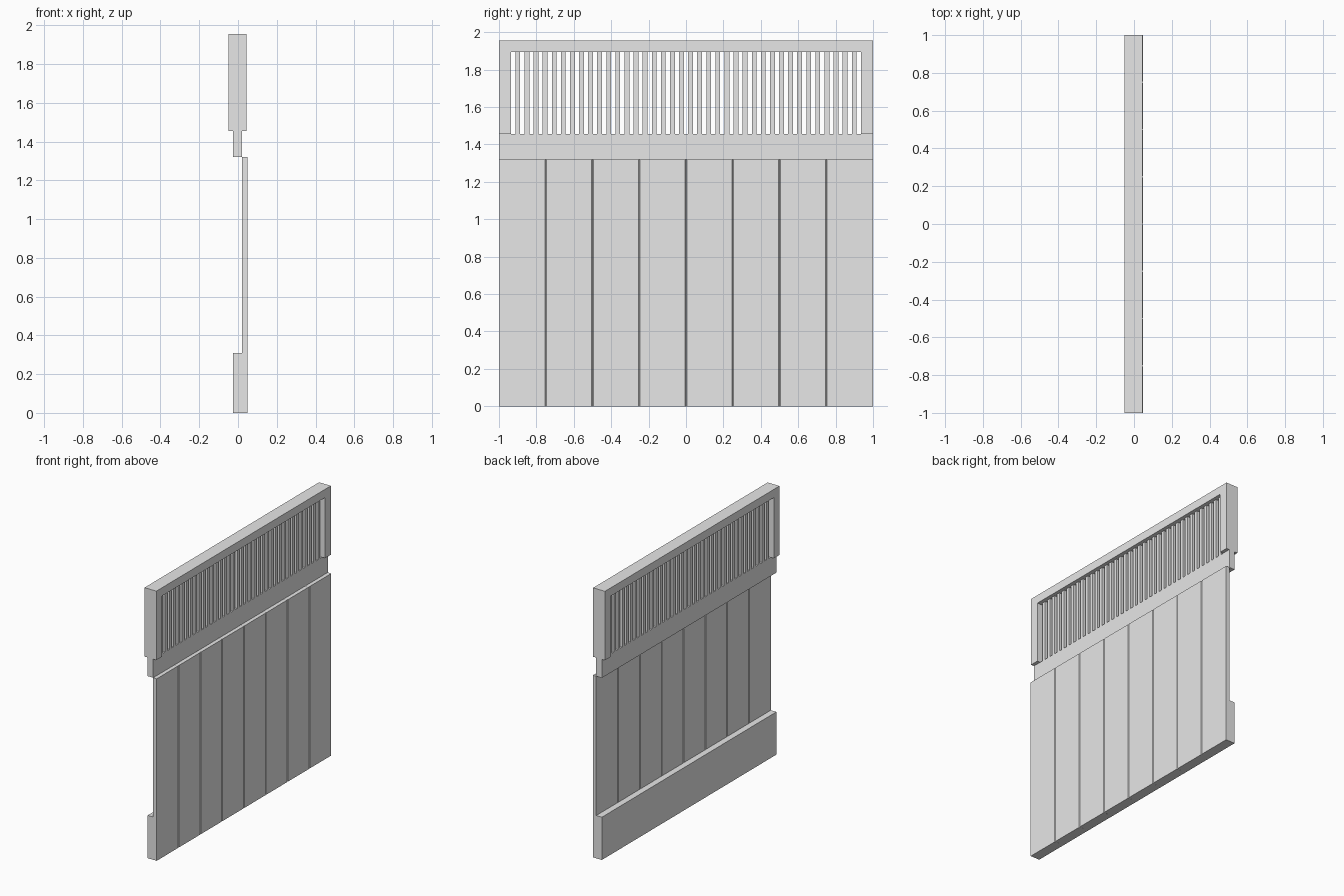
import bpy, bmesh

cube = bpy.data.objects.get("Cube")
if cube:
    bpy.data.objects.remove(cube, do_unlink=True)

# Single flat grey
grey = bpy.data.materials.new("light_grey")
grey.use_nodes = True
colour = (0.8, 0.8, 0.8, 1)
grey.diffuse_color = colour
grey.node_tree.nodes["Principled BSDF"].inputs["Base Color"].default_value = colour


def prism(name, outline, z0, z1):
    """Extrude an (x, y) outline from z0 up to z1."""
    bm = bmesh.new()
    base = bm.faces.new([bm.verts.new((x, y, z0)) for x, y in outline])
    top = bmesh.ops.extrude_face_region(bm, geom=[base])["geom"]
    verts = [v for v in top if isinstance(v, bmesh.types.BMVert)]
    bmesh.ops.translate(bm, verts=verts, vec=(0, 0, z1 - z0))
    bmesh.ops.recalc_face_normals(bm, faces=bm.faces)
    mesh = bpy.data.meshes.new(name)
    bm.to_mesh(mesh)
    bm.free()
    mesh.materials.append(grey)
    obj = bpy.data.objects.new(name, mesh)
    bpy.context.collection.objects.link(obj)
    return obj


def box(name, x0, x1, y0, y1, z0, z1):
    return prism(name, [(x0, y0), (x1, y0), (x1, y1), (x0, y1)], z0, z1)


RAIL = (-0.025, 0.02)      # depth of rails and slats
FRAME = (-0.05, 0.045)     # depth of the upper frame
BOARD = (0.02, 0.048)      # depth of the boards
BOARD_TOP, RAIL_TOP, HEAD, TOP = 1.32, 1.455, 1.895, 1.955
OPENING = 0.935

# Horizontal rails behind and above the boards
box("bottom_rail", *RAIL, -1, 1, 0, 0.31)
box("middle_rail", *RAIL, -1, 1, BOARD_TOP, RAIL_TOP)

# Upper frame
box("top_rail", *FRAME, -1, 1, HEAD, TOP)
for name, y0 in (("front_post", -1), ("back_post", OPENING)):
    box(name, *FRAME, y0, y0 + 1 - OPENING, RAIL_TOP, HEAD)

# Row of upright slats
SLATS, GAP = 38, 0.023
pitch = (2 * OPENING - GAP) / SLATS
for i in range(SLATS):
    y = -OPENING + GAP + i * pitch
    box(f"slat_{i + 1}", *RAIL, y, y + pitch - GAP, RAIL_TOP, HEAD)

# Boards with chamfered edges that form V grooves
BOARDS, C = 8, 0.005
width = 2 / BOARDS
x0, x1 = BOARD
for i in range(BOARDS):
    y0, y1 = -1 + i * width, -1 + (i + 1) * width
    lo = 0 if i == 0 else C
    hi = 0 if i == BOARDS - 1 else C
    outline = [(x0, y0 + lo), (x1, y0 + lo), (x1, y1 - hi), (x0, y1 - hi)]
    if lo:
        outline[1:1] = [(x0 + C, y0), (x1 - C, y0)]
    if hi:
        outline[-1:-1] = [(x1 - C, y1), (x0 + C, y1)]
    prism(f"board_{i + 1}", outline, 0, BOARD_TOP)
